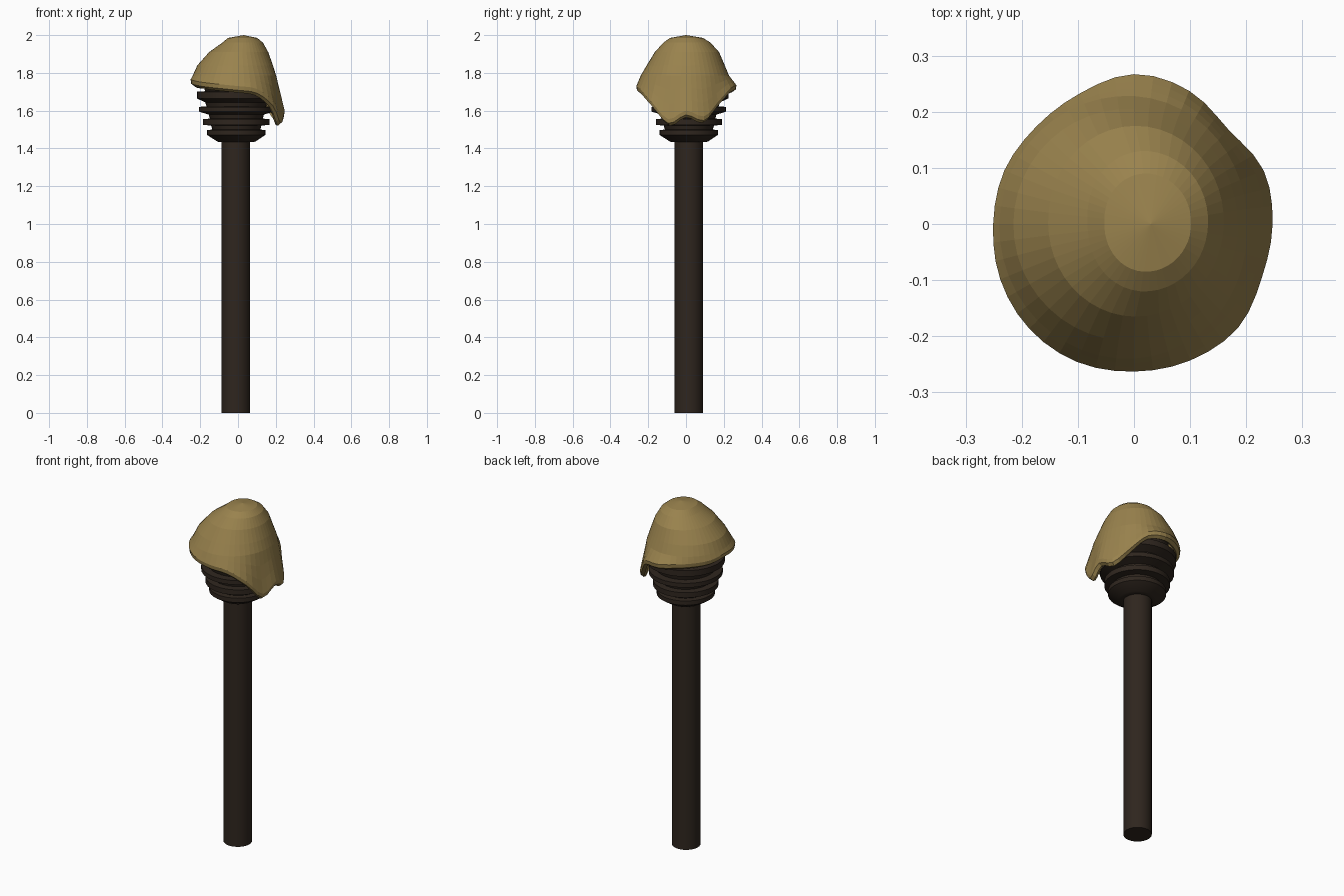
import bpy, bmesh
from math import sin, cos, pi, floor

if "Cube" in bpy.data.objects:
    bpy.data.objects.remove(bpy.data.objects["Cube"])

def material(name, color):
    m = bpy.data.materials.new(name)
    m.diffuse_color = (*color, 1)
    m.use_nodes = True
    m.node_tree.nodes["Principled BSDF"].inputs["Base Color"].default_value = m.diffuse_color
    return m

wood = material("dark_wood", (0.028, 0.019, 0.013))
cloth = material("tan_cloth", (0.32, 0.225, 0.075))

def add_object(name, bm, mat):
    bmesh.ops.recalc_face_normals(bm, faces=bm.faces)
    me = bpy.data.meshes.new(name)
    bm.to_mesh(me)
    bm.free()
    me.materials.append(mat)
    ob = bpy.data.objects.new(name, me)
    bpy.context.collection.objects.link(ob)
    bpy.ops.object.select_all(action='DESELECT')
    ob.select_set(True)
    bpy.context.view_layer.objects.active = ob
    return ob

def lathe(name, profile, cx, cy, mat, sides=32):
    bm = bmesh.new()
    rings = [[bm.verts.new((cx + r * cos(2 * pi * i / sides), cy + r * sin(2 * pi * i / sides), z))
              for i in range(sides)] for r, z in profile]
    for a, b in zip(rings, rings[1:]):
        for i in range(sides):
            j = (i + 1) % sides
            bm.faces.new((a[i], a[j], b[j], b[i]))
    bm.faces.new(rings[0])
    bm.faces.new(rings[-1])
    ob = add_object(name, bm, mat)
    bpy.ops.object.shade_smooth_by_angle(angle=0.6)
    return ob

# Post
CX, CY = -0.012, 0.015
lathe("post", [(0.076, 0), (0.076, 1.45)], CX, CY, wood)

# Ribbed head: flared base and stacked collars
head = [(0.08, 1.433), (0.10, 1.436), (0.155, 1.472)]
for r, z0, z1, core in [(0.155, 1.472, 1.497, 0.127), (0.175, 1.525, 1.555, 0.14),
                        (0.197, 1.595, 1.62, 0.158), (0.209, 1.665, 1.70, 0.165)]:
    head += [(r, z0), (r, z1), (core, z1 + 0.003), (core + 0.006, z1 + 0.024)]
head = head[:2] + head[3:] + [(0.165, 1.80), (0.08, 1.88)]
lathe("ribbed_head", head, CX + 0.003, CY, wood)

# Cap: radii by direction, sampled with periodic cubic interpolation
HEM = [1.565, 1.535, 1.61, 1.685, 1.70, 1.71, 1.715, 1.72,
       1.73, 1.725, 1.715, 1.705, 1.695, 1.68, 1.615, 1.52]
RIM = [0.247, 0.25, 0.238, 0.257, 0.267, 0.252, 0.246, 0.25,
       0.251, 0.258, 0.264, 0.266, 0.263, 0.263, 0.262, 0.247]
LEVELS = [(1.985, [0.085, 0.09, 0.07, 0.085]),
          (1.96, [0.12, 0.13, 0.095, 0.12]),
          (1.91, [0.158, 0.175, 0.155, 0.165]),
          (1.84, [0.185, 0.205, 0.215, 0.208]),
          (1.785, [0.202, 0.228, 0.24, 0.24])]

def cyc(keys, t):
    n = len(keys)
    x = t * n
    k = floor(x)
    f = x - k
    a, b, c, d = (keys[(k + o) % n] for o in (-1, 0, 1, 2))
    return b + 0.5 * f * (c - a + f * (2*a - 5*b + 4*c - d + f * (3*(b - c) + d - a)))

COLS = 48
bm = bmesh.new()
apex = bm.verts.new((0.03, 0, 2.0))
columns = []
for i in range(COLS):
    t = i / COLS
    hem, rim = cyc(HEM, t), cyc(RIM, t)
    pts = [(cyc(keys, t), z) for z, keys in LEVELS]
    r0, z0 = pts[-1]
    for f in (0.33, 0.66, 1):
        pts.append((r0 + (rim - r0) * f, z0 + (hem + 0.035 - z0) * f))
    # rolled hem
    pts += [(rim - 0.003, hem + 0.013), (rim - 0.02, hem), (rim - 0.032, hem + 0.006)]
    col = []
    for r, z in pts:
        s = max(0, (z - 1.9) / 0.1) * 0.02
        col.append(bm.verts.new((r * cos(2 * pi * t) + s, r * sin(2 * pi * t), z)))
    columns.append(col)
for i in range(COLS):
    a, b = columns[i], columns[(i + 1) % COLS]
    bm.faces.new((apex, a[0], b[0]))
    for k in range(len(a) - 1):
        bm.faces.new((a[k], a[k + 1], b[k + 1], b[k]))
cap = add_object("draped_cap", bm, cloth)
mod = cap.modifiers.new("thickness", 'SOLIDIFY')
mod.thickness = 0.01
mod.offset = -1
